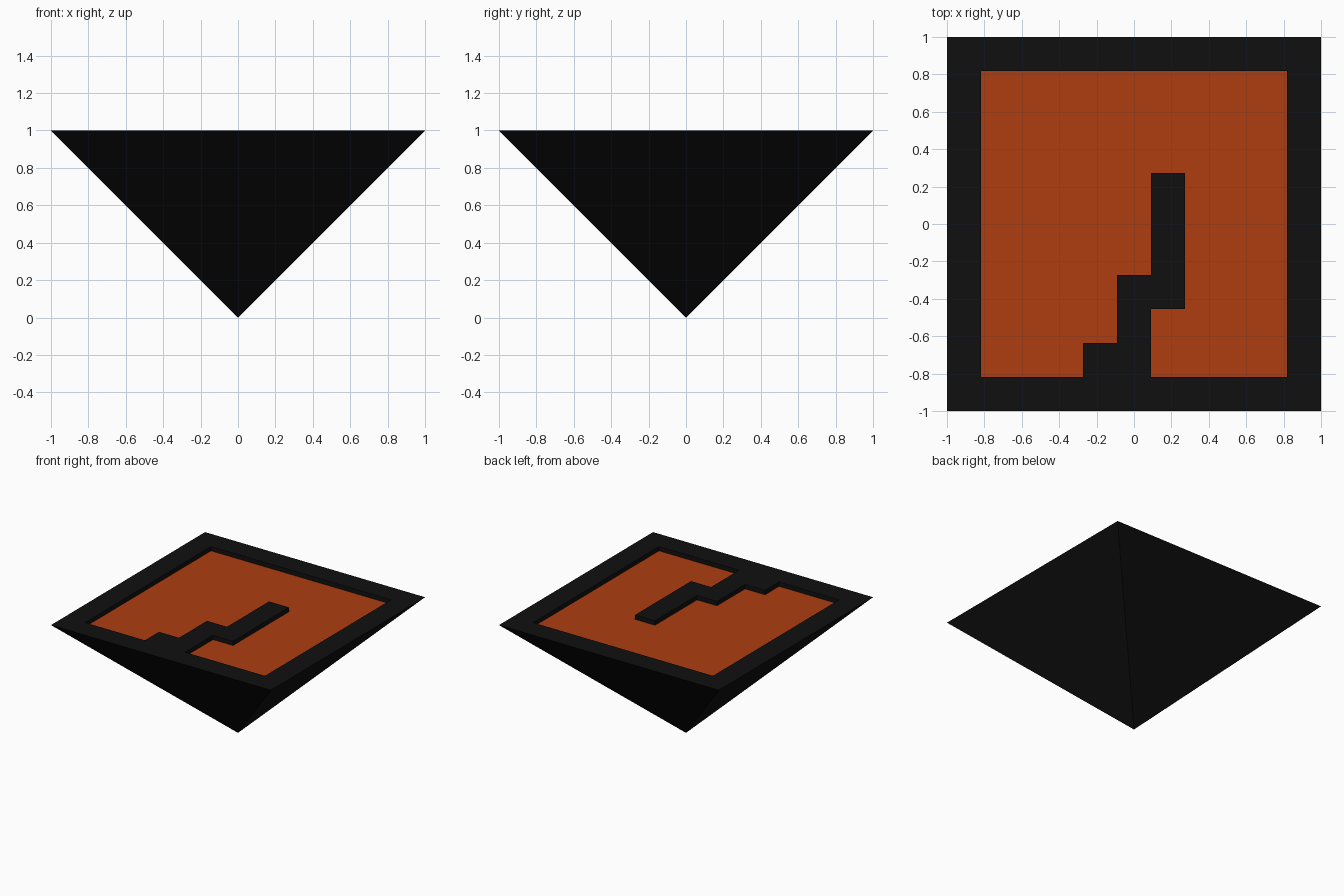
import bpy, bmesh
from mathutils import Vector

if "Cube" in bpy.data.objects:
    bpy.data.objects.remove(bpy.data.objects["Cube"])

CELL = 2 / 11      # the top is an 11 x 11 grid of tiles
DEPTH = 0.036      # how far the pool sits below the rim


def material(name, rgb):
    m = bpy.data.materials.new(name)
    m.diffuse_color = (*rgb, 1)
    m.use_nodes = True
    m.node_tree.nodes["Principled BSDF"].inputs["Base Color"].default_value = m.diffuse_color
    return m


def is_pool(face):
    """Tile is inside the rim and not on the stepped path."""
    c = face.calc_center_median()
    i, j = round(c.x / CELL), round(c.y / CELL)
    path = ((i == 1 and -2 <= j <= 1) or
            (i == 0 and j <= -2) or
            (i == -1 and j <= -4))
    return max(abs(i), abs(j)) < 5 and not path


bm = bmesh.new()

# Tiled top
bmesh.ops.create_grid(bm, x_segments=11, y_segments=11, size=1)
bmesh.ops.translate(bm, verts=bm.verts, vec=(0, 0, 1))

# Four sloping sides down to the point
rim_edges = [e for e in bm.edges if e.is_boundary]
apex = bm.verts.new((0, 0, 0))
for e in rim_edges:
    bm.faces.new((*e.verts, apex))

# Sunken pool
pool = [f for f in bm.faces if f.calc_center_median().z > 0.99 and is_pool(f)]
result = bmesh.ops.extrude_face_region(bm, geom=pool)
bmesh.ops.translate(bm, vec=Vector((0, 0, -DEPTH)),
                    verts=[g for g in result["geom"] if isinstance(g, bmesh.types.BMVert)])
leftover = [f for f in pool if f.is_valid]
if leftover:
    bmesh.ops.delete(bm, geom=leftover, context='FACES')
bmesh.ops.recalc_face_normals(bm, faces=bm.faces)

# Orange on the pool floor only
for f in bm.faces:
    f.material_index = int(abs(f.normal.z) > 0.99 and f.calc_center_median().z < 0.99)

mesh = bpy.data.meshes.new("inverted_pyramid")
bm.to_mesh(mesh)
bm.free()
mesh.materials.append(material("black", (0.005, 0.005, 0.005)))
mesh.materials.append(material("burnt orange", (0.42, 0.047, 0.005)))
bpy.context.collection.objects.link(bpy.data.objects.new("inverted_pyramid", mesh))
